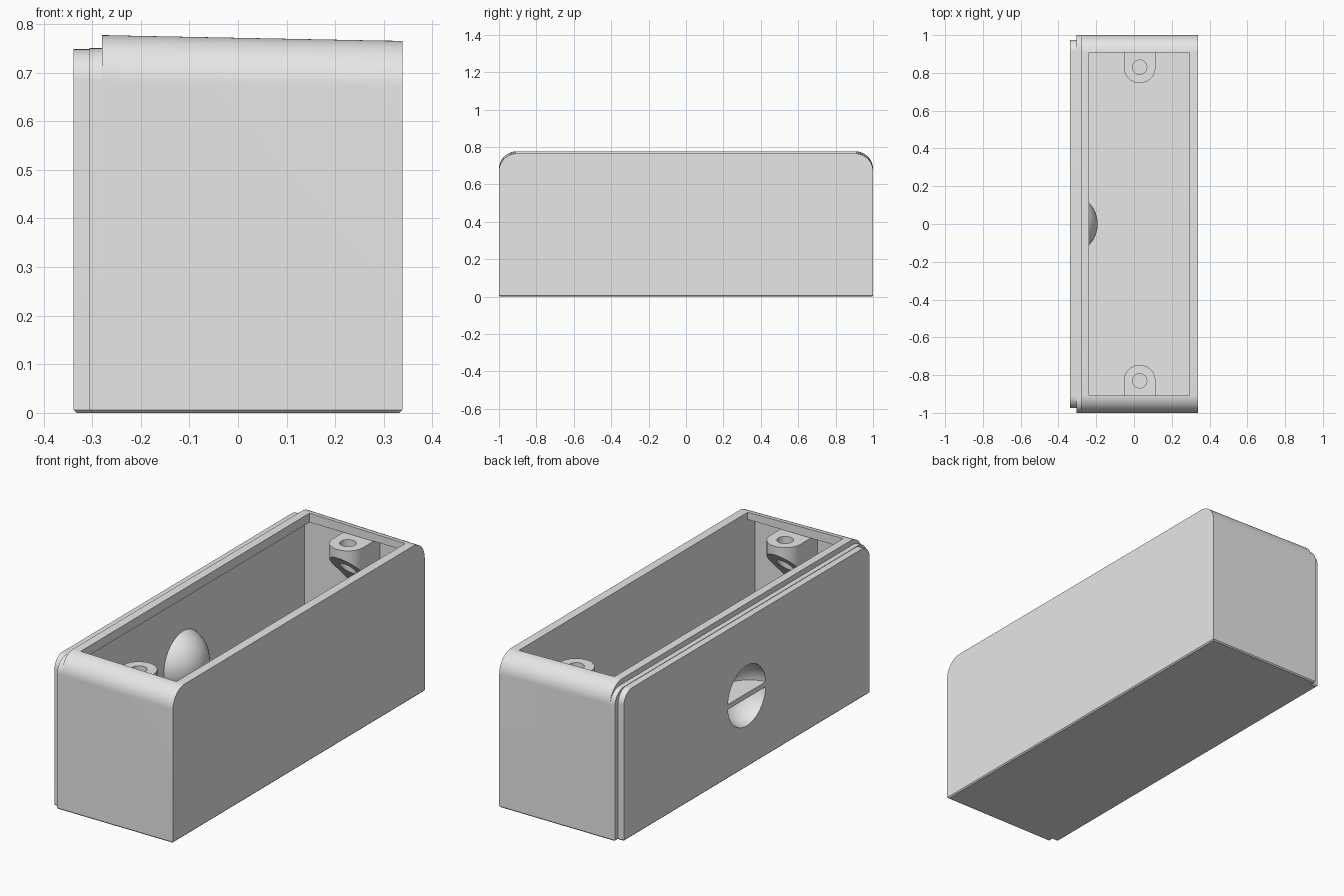
import bpy, bmesh, math
from mathutils import Vector

if "Cube" in bpy.data.objects:
    bpy.data.objects.remove(bpy.data.objects["Cube"])

grey = bpy.data.materials.new("light_grey")
grey.use_nodes = True
grey.diffuse_color = (0.8, 0.8, 0.8, 1)
grey.node_tree.nodes["Principled BSDF"].inputs["Base Color"].default_value = (0.8, 0.8, 0.8, 1)


def finish(name, bm):
    bmesh.ops.recalc_face_normals(bm, faces=bm.faces)
    me = bpy.data.meshes.new(name)
    bm.to_mesh(me)
    bm.free()
    me.materials.append(grey)
    ob = bpy.data.objects.new(name, me)
    bpy.context.collection.objects.link(ob)
    return ob


def extrude_profile(bm, points, offset):
    face = bm.faces.new([bm.verts.new(p) for p in points])
    out = bmesh.ops.extrude_face_region(bm, geom=[face])
    moved = [v for v in out["geom"] if isinstance(v, bmesh.types.BMVert)]
    bmesh.ops.translate(bm, verts=moved, vec=offset)


def slab(name, x0, x1, half, top, radius, drop=0.0):
    """Upright slab with round top corners and a fine chamfer underneath."""
    arc = [math.radians(a) for a in range(0, 91, 6)]
    right = [(half - radius + radius * math.cos(a), top - radius + radius * math.sin(a)) for a in arc]
    outline = [(half, 0)] + right + [(-y, z) for y, z in reversed(right)] + [(-half, 0)]
    bm = bmesh.new()
    extrude_profile(bm, [(x0, y, z) for y, z in outline], (x1 - x0, 0, 0))
    for v in bm.verts:
        if v.co.z > 0.5 and v.co.x > 0.3:
            v.co.z -= drop
    low = [e for e in bm.edges if all(v.co.z < 0.001 for v in e.verts)]
    bmesh.ops.bevel(bm, geom=low, offset=0.006, segments=1, affect='EDGES')
    return finish(name, bm)


def box(name, lo, hi):
    bm = bmesh.new()
    (x0, y0, z0), (x1, y1, z1) = lo, hi
    extrude_profile(bm, [(x0, y0, z0), (x1, y0, z0), (x1, y1, z0), (x0, y1, z0)], (0, 0, z1 - z0))
    return finish(name, bm)


def clip(bm, point, normal):
    """Remove everything on the normal side of a plane and cap the cut."""
    geom = bm.verts[:] + bm.edges[:] + bm.faces[:]
    out = bmesh.ops.bisect_plane(bm, geom=geom, plane_co=point, plane_no=normal, clear_outer=True)
    edges = [e for e in out["geom_cut"] if isinstance(e, bmesh.types.BMEdge)]
    bmesh.ops.contextual_create(bm, geom=edges)


def ball(name, centre, radius, clip_x=None):
    bm = bmesh.new()
    bmesh.ops.create_uvsphere(bm, u_segments=48, v_segments=32, radius=radius)
    bmesh.ops.translate(bm, verts=bm.verts, vec=centre)
    if clip_x is not None:
        clip(bm, (clip_x, 0, 0), (-1, 0, 0))
    return finish(name, bm)


def combine(target, tool, operation):
    mod = target.modifiers.new(operation, 'BOOLEAN')
    mod.operation = operation
    mod.solver = 'EXACT'
    mod.object = tool
    bpy.context.view_layer.objects.active = target
    bpy.ops.object.modifier_apply(modifier=mod.name)
    bpy.data.objects.remove(tool)


def smooth(ob):
    bpy.ops.object.select_all(action='DESELECT')
    ob.select_set(True)
    bpy.context.view_layer.objects.active = ob
    bpy.ops.object.shade_smooth_by_angle(angle=math.radians(30))


# Housing: main block, stepped band and inset side plate
housing = slab("housing", -0.28, 0.338, 1.0, 0.777, 0.095, drop=0.012)
combine(housing, slab("band", -0.305, -0.26, 1.0, 0.75, 0.07), 'UNION')
combine(housing, slab("side_plate", -0.338, -0.285, 0.975, 0.748, 0.065), 'UNION')

# Cavity with a narrower opening under the rim
combine(housing, box("cavity", (-0.305, -0.965, 0.04), (0.293, 0.965, 0.73)), 'DIFFERENCE')
combine(housing, box("opening", (-0.238, -0.908, 0.6), (0.293, 0.908, 0.9)), 'DIFFERENCE')

# Finger recess: thin dome inside, hollow outside
knob_z = 0.36
combine(housing, ball("dome", (-0.352, 0, knob_z), 0.16, clip_x=-0.33), 'UNION')
combine(housing, ball("hollow", (-0.352, 0, knob_z), 0.152), 'DIFFERENCE')
smooth(housing)

# Grip bar across the recess
bm = bmesh.new()
bmesh.ops.create_cone(bm, cap_ends=True, segments=64, radius1=0.155, radius2=0.155, depth=0.025)
bmesh.ops.translate(bm, verts=bm.verts, vec=(-0.352, 0, knob_z))
clip(bm, (-0.338, 0, 0), (-1, 0, 0))
smooth(finish("grip_bar", bm))

# Screw bosses at both ends, with a sloped underside and a hole
for name, side in (("front_boss", -1), ("back_boss", 1)):
    cx, cy, r = 0.03, 0.83, 0.084
    arc = [math.radians(a) for a in range(180, 361, 6)]
    outline = [(cx + r * math.cos(a), cy + r * math.sin(a)) for a in arc]
    outline += [(cx + r, 0.97), (cx - r, 0.97)]
    bm = bmesh.new()
    extrude_profile(bm, [(x, side * y, 0.4) for x, y in outline], (0, 0, 0.327))
    clip(bm, (cx, side * cy, 0.6), Vector((0, -side, -1)).normalized())
    boss = finish(name, bm)
    bm = bmesh.new()
    bmesh.ops.create_cone(bm, cap_ends=True, segments=32, radius1=0.038, radius2=0.038, depth=0.8)
    bmesh.ops.translate(bm, verts=bm.verts, vec=(cx, side * cy, 0.6))
    combine(boss, finish("hole", bm), 'DIFFERENCE')
    smooth(boss)
